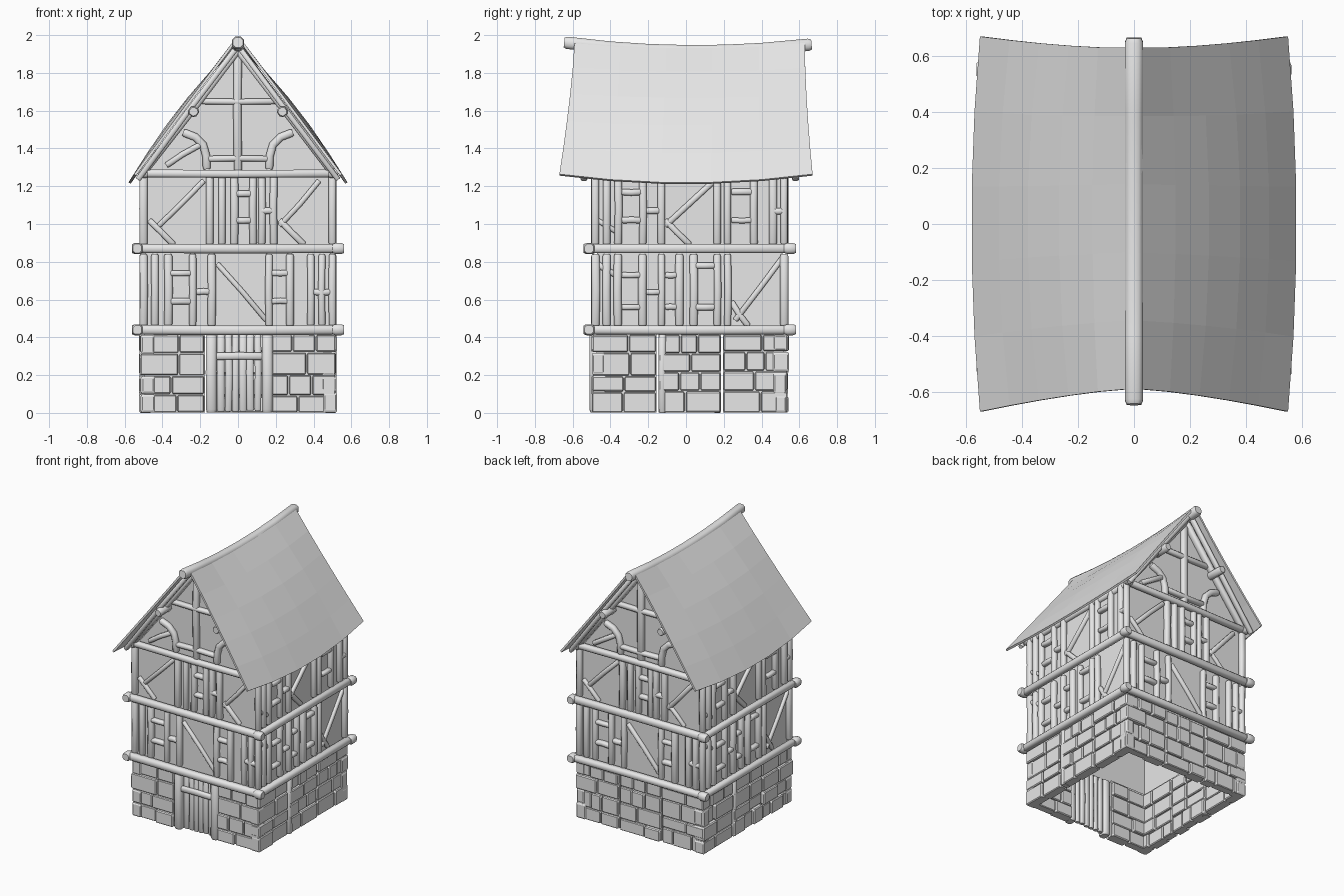
import bpy, bmesh, math, random
from mathutils import Vector, Matrix

random.seed(7)
if "Cube" in bpy.data.objects:
    bpy.data.objects.remove(bpy.data.objects["Cube"])

grey = bpy.data.materials.new("plain grey")
grey.use_nodes = True
grey.diffuse_color = (0.8, 0.8, 0.8, 1)
grey.node_tree.nodes["Principled BSDF"].inputs["Base Color"].default_value = (0.8, 0.8, 0.8, 1)

OUT = Vector((0, -1, 0))      # outward direction of a wall before it is turned into place
CENTRE_Y = 0.02


def sweep(bm, pts, w, d, n=OUT, soft=0.25):
    """Chamfered rectangular bar along a path: w across, d along n."""
    pts = [Vector(p) for p in pts]
    c = soft * min(w, d)
    a, b = w / 2, d / 2
    section = [(a, c - b), (a, b - c), (a - c, b), (c - a, b),
               (-a, b - c), (-a, c - b), (c - a, -b), (a - c, -b)]
    stations = []
    last = len(pts) - 1
    for i, p in enumerate(pts):
        t = (pts[min(i + 1, last)] - pts[max(i - 1, 0)]).normalized()
        if i == 0:
            stations += [(p, t, 0.8), (p + t * c, t, 1)]
        elif i == last:
            stations += [(p - t * c, t, 1), (p, t, 0.8)]
        else:
            stations.append((p, t, 1))
    rings = []
    for p, t, s in stations:
        side = t.cross(n).normalized()
        up = side.cross(t)
        rings.append([bm.verts.new(p + side * x * s + up * y * s) for x, y in section])
    for r, q in zip(rings, rings[1:]):
        for i in range(8):
            j = (i + 1) % 8
            bm.faces.new((r[i], r[j], q[j], q[i]))
    bm.faces.new(rings[0])
    bm.faces.new(rings[-1])


def beam(bm, u0, z0, u1, z1, w=0.04, out=0.5, d=0.04):
    """Slightly crooked timber lying on a wall."""
    p, q = Vector((u0, -out, z0)), Vector((u1, -out, z1))
    bend = Vector((random.uniform(-1, 1), 0, random.uniform(-1, 1))) * 0.004
    sweep(bm, [p, (p + q) / 2 + bend, q], w * random.uniform(0.9, 1.1), d * random.uniform(0.9, 1.1))


def panel(bm, outline, near, far):
    """Flat plate with a (u, z) outline between two distances from the centre."""
    a, b = [[bm.verts.new((u, -o, z)) for u, z in outline] for o in (near, far)]
    bm.faces.new(a)
    bm.faces.new(b)
    for i in range(len(a)):
        j = (i + 1) % len(a)
        bm.faces.new((a[i], a[j], b[j], b[i]))


def finish(bm, name, turn=0, smooth=True):
    bmesh.ops.recalc_face_normals(bm, faces=bm.faces)
    me = bpy.data.meshes.new(name)
    bm.to_mesh(me)
    bm.free()
    me.transform(Matrix.Translation((0, CENTRE_Y, 0)) @ Matrix.Rotation(turn * math.pi / 2, 4, "Z"))
    me.materials.append(grey)
    ob = bpy.data.objects.new(name, me)
    bpy.context.scene.collection.objects.link(ob)
    if smooth:
        bpy.ops.object.select_all(action="DESELECT")
        ob.select_set(True)
        bpy.context.view_layer.objects.active = ob
        bpy.ops.object.shade_smooth_by_angle(angle=math.radians(50))
    return ob


def stones(bm, u0, u1, top=0.415):
    """Block of rough courses between two positions on a wall."""
    cuts = [0] + [top * (i + random.uniform(-0.15, 0.15)) / 4 for i in (1, 2, 3)] + [top]
    for z0, z1 in zip(cuts, cuts[1:]):
        n = random.choice((2, 2, 3))
        ends = [u0] + [u0 + (u1 - u0) * (i + random.uniform(-0.22, 0.22)) / n for i in range(1, n)] + [u1]
        for a, b in zip(ends, ends[1:]):
            face = random.uniform(0.508, 0.525)
            back = random.uniform(0.44, 0.455)
            o, z = (face + back) / 2, (z0 + z1) / 2
            sweep(bm, [(a + 0.003, -o, z), (b - 0.003, -o, z)], z1 - z0 - 0.006, face - back, soft=0.08)


# Timber layout: posts (u), rungs (u0, u1, z above floor), braces (u0, z0, u1, z1)
FRONT = {
    0.46: ([-0.5, -0.44, -0.37, -0.24, -0.14, 0.165, 0.275, 0.385, 0.445, 0.5],
           [(-0.36, -0.25, 0.28), (-0.36, -0.25, 0.13), (-0.22, -0.15, 0.18),
            (0.18, 0.27, 0.28), (0.18, 0.27, 0.13), (0.4, 0.49, 0.18)],
           [(-0.11, 0.33, 0.15, 0.03)]),
    0.89: ([-0.5, -0.15, -0.085, -0.02, 0.08, 0.125, 0.19, 0.5],
           [(-0.01, 0.07, 0.27), (-0.01, 0.07, 0.13), (0.12, 0.19, 0.18)],
           [(-0.42, 0.1, -0.18, 0.34), (-0.47, 0.13, -0.34, 0),
            (0.22, 0.1, 0.43, 0.34), (0.22, 0.13, 0.35, 0)]),
}
SIDE = {
    0.46: ([-0.5, -0.44, -0.38, -0.25, -0.15, -0.055, 0.02, 0.145, 0.2, 0.5],
           [(-0.36, -0.26, 0.27), (-0.36, -0.26, 0.1), (-0.23, -0.16, 0.18), (-0.13, -0.07, 0.27),
            (-0.13, -0.07, 0.1), (0.03, 0.13, 0.32), (0.03, 0.13, 0.1)],
           [(0.49, 0.36, 0.24, 0.03), (0.22, 0.13, 0.31, 0), (-0.49, 0.33, -0.39, 0.27)]),
    0.89: ([-0.5, -0.44, -0.38, -0.25, -0.15, 0.145, 0.2, 0.34, 0.44, 0.5],
           [(-0.36, -0.26, 0.28), (-0.36, -0.26, 0.13), (-0.23, -0.16, 0.18),
            (0.22, 0.33, 0.28), (0.22, 0.33, 0.13), (0.44, 0.5, 0.18)],
           [(-0.13, 0.1, 0.13, 0.34), (-0.13, 0.13, 0, 0), (-0.49, 0.13, -0.39, 0.07)]),
}

for turn, wall in enumerate(("front", "right", "back", "left")):
    gabled = turn % 2 == 0
    # Stone ground floor with thin backing panels
    bm = bmesh.new()
    for u0, u1 in ((-0.52, -0.176), (-0.166, 0.166), (0.176, 0.52)):
        if wall == "front" and u0 == -0.166:
            continue
        stones(bm, u0, u1)
        lo, hi = max(u0, -0.49), min(u1, 0.49)
        panel(bm, [(lo, 0.003), (hi, 0.003), (hi, 0.43), (lo, 0.43)], 0.465, 0.495)
    finish(bm, wall + "_stonework", turn, smooth=False)

    # Plaster infill, with the gable triangle on the ends
    bm = bmesh.new()
    outline = [(-0.49, 0.42), (0.49, 0.42), (0.49, 1.28)]
    panel(bm, outline + ([(0, 1.92)] if gabled else []) + [(-0.49, 1.28)], 0.475, 0.49)
    finish(bm, wall + "_plaster", turn, smooth=False)

    # Floor beams and corner blocks
    bm = bmesh.new()
    for z in (0.44, 0.87):
        beam(bm, -0.54, z, 0.54, z, 0.05, 0.525, 0.05)
        sweep(bm, [(0.5, -0.533, z), (0.562, -0.533, z)], 0.058, 0.058)
    beam(bm, -0.51, 1.268, 0.51, 1.268, 0.045, 0.515 if gabled else 0.49, 0.045)
    if gabled:
        for s in (-1, 1):
            sweep(bm, [(s * 0.48, -0.525, 1.268), (s * 0.53, -0.525, 1.268)], 0.05, 0.05)
    finish(bm, wall + "_floor_beams", turn)

    # Posts, rungs and braces
    bm = bmesh.new()
    for floor, (posts, rungs, braces) in (FRONT if gabled else SIDE).items():
        for u in posts:
            beam(bm, u, floor, u, floor + 0.38)
        for u0, u1, h in rungs:
            beam(bm, u0, floor + h, u1, floor + h, 0.032)
        for u0, z0, u1, z1 in braces:
            beam(bm, u0, floor + z0, u1, floor + z1, 0.03, 0.495, 0.03)
    if not gabled:
        beam(bm, -0.145, 0, -0.145, 0.42, 0.04, 0.49, 0.06)
    finish(bm, wall + "_timbers", turn)

    # Gable frame
    if gabled:
        bm = bmesh.new()
        beam(bm, 0, 1.28, 0, 1.93, 0.045)
        beam(bm, -0.2, 1.65, 0.2, 1.65, 0.032)
        beam(bm, -0.16, 1.345, 0.16, 1.345, 0.032)
        beam(bm, -0.38, 1.31, -0.2, 1.42, 0.03)
        for s in (-1, 1):
            beam(bm, s * 0.5, 1.275, 0, 1.925, 0.045, 0.51, 0.05)
            beam(bm, s * 0.53, 1.235, s * 0.01, 1.93, 0.03, 0.56, 0.035)
            arch = [(0.165, 1.29), (0.168, 1.36), (0.185, 1.42), (0.225, 1.46), (0.29, 1.485)]
            sweep(bm, [(s * u, -0.5, z) for u, z in arch], 0.042, 0.042)
            sweep(bm, [(s * 0.235, -0.48, 1.595), (s * 0.235, -0.615, 1.595)], 0.052, 0.052,
                  Vector((s * 0.8, 0, 0.6)))
        finish(bm, wall + "_gable_frame", turn)

# Plank door between two posts
bm = bmesh.new()
for u in (-0.14, 0.155):
    beam(bm, u, 0.003, u, 0.42, 0.055, 0.495, 0.07)
for i in range(6):
    u = -0.09 + i * 0.039
    beam(bm, u, random.uniform(0.005, 0.015), u, 0.415, 0.037, 0.48, 0.03)
beam(bm, -0.12, 0.3, 0.13, 0.3, 0.04, 0.505, 0.03)
finish(bm, "front_door")

# Sagging ridge beam
bm = bmesh.new()
ridge = [(0, y - CENTRE_Y, 1.915 + 0.04 * (y / 0.65) ** 2 - 0.01 * y)
         for y in (-0.645, -0.4, -0.2, 0, 0.2, 0.4, 0.665)]
sweep(bm, ridge, 0.065, 0.065, Vector((0, 0, 1)))
finish(bm, "ridge_beam")

# Two warped roof sheets
for s, name in ((1, "roof_right"), (-1, "roof_left")):
    bm = bmesh.new()
    rows = []
    for i in range(6):
        v = i / 2.5 - 1
        row = []
        for j in range(6):
            t = j / 5
            bulge = 0.03 * (1 - v * v) * math.sin(math.pi * t)
            x = 0.018 + t * (0.557 - 0.03 * v * v) + 0.8 * bulge
            z = (1 - t) * (1.935 + 0.03 * v * v) + t * (1.215 + 0.045 * v * v) + 0.6 * bulge
            y = v * (0.61 + 0.06 * t ** 1.5) - CENTRE_Y * t
            row.append(bm.verts.new((s * x, y, z)))
        rows.append(row)
    for r, q in zip(rows, rows[1:]):
        for j in range(5):
            quad = (r[j], r[j + 1], q[j + 1], q[j])
            bm.faces.new(quad if s < 0 else quad[::-1])
    ob = finish(bm, name, smooth=False)
    mod = ob.modifiers.new("thickness", "SOLIDIFY")
    mod.thickness = 0.014
    mod.offset = 0
